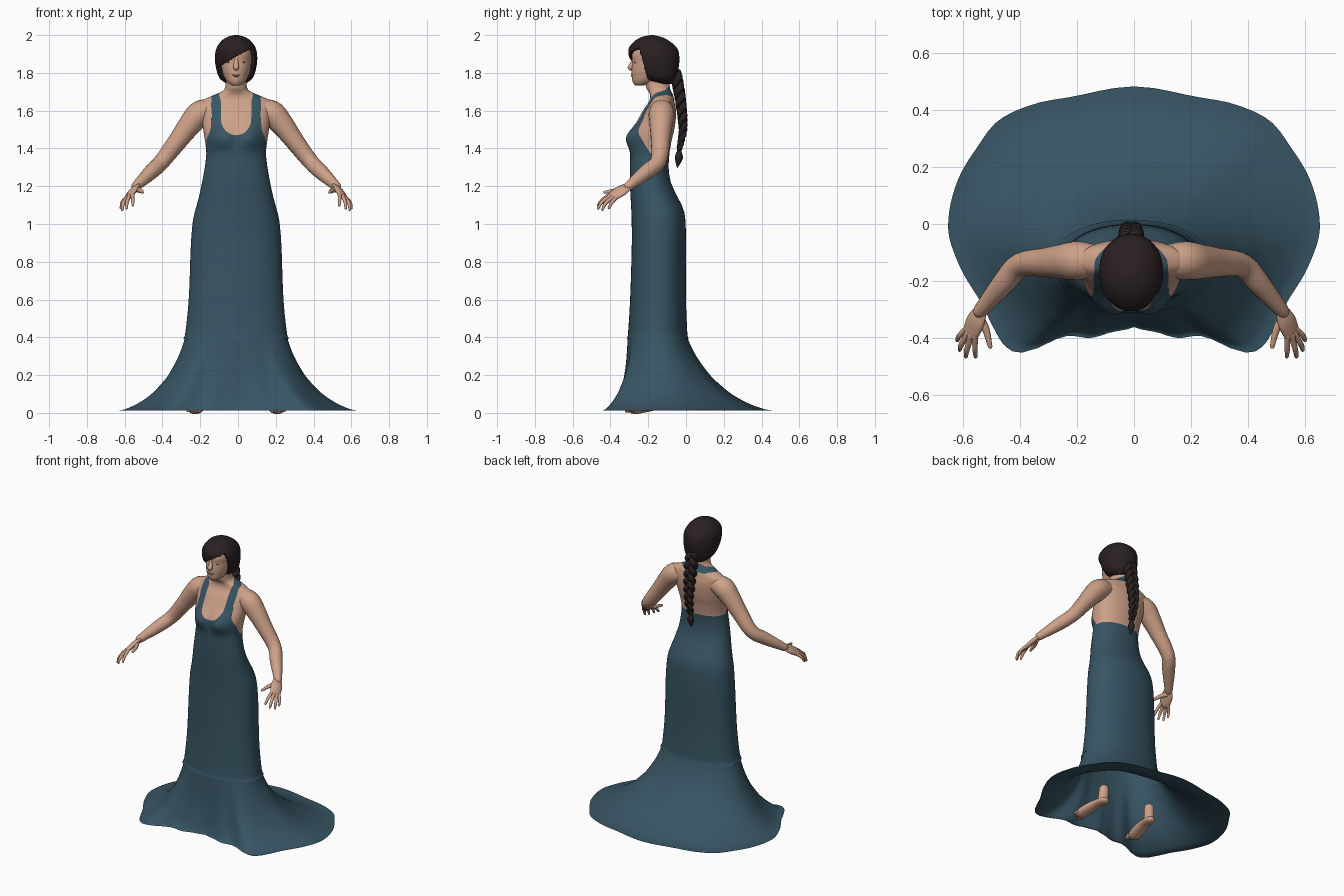
import bpy, bmesh, math
from mathutils import Vector

if "Cube" in bpy.data.objects:
    bpy.data.objects.remove(bpy.data.objects["Cube"])

CX = -0.01  # body centre line


def material(name, rgb):
    m = bpy.data.materials.new(name)
    m.diffuse_color = (*rgb, 1)
    m.use_nodes = True
    m.node_tree.nodes["Principled BSDF"].inputs["Base Color"].default_value = m.diffuse_color
    return m


SKIN = material("skin", (0.62, 0.36, 0.25))
DRESS = material("teal_fabric", (0.038, 0.09, 0.125))
HAIR = material("dark_brown_hair", (0.022, 0.014, 0.015))
EYE = material("dark_eye", (0.06, 0.035, 0.03))
LIP = material("rose_lip", (0.46, 0.22, 0.17))


def interp(rows, t):
    """Smooth interpolation of rows keyed by their first value."""
    t = min(max(t, rows[0][0]), rows[-1][0])
    i = max(k for k in range(len(rows) - 1) if rows[k][0] <= t)

    def slope(k, c):
        a, b = rows[max(k - 1, 0)], rows[min(k + 1, len(rows) - 1)]
        return (b[c] - a[c]) / (b[0] - a[0])
    a, b = rows[i], rows[i + 1]
    h = b[0] - a[0]
    s = (t - a[0]) / h
    return [(2*s**3 - 3*s*s + 1) * a[c] + (s**3 - 2*s*s + s) * h * slope(i, c)
            + (3*s*s - 2*s**3) * b[c] + (s**3 - s*s) * h * slope(i + 1, c)
            for c in range(1, len(a))]


def split_colours(me, inside):
    """Slide vertices onto the border of a region; faces inside get slot 0, others slot 1."""
    bm = bmesh.new()
    bm.from_mesh(me)
    bmesh.ops.triangulate(bm, faces=bm.faces[:])
    flag = {v: inside(v.co) for v in bm.verts}
    moved = {}
    for e in bm.edges:
        a, b = e.verts
        if flag[a] != flag[b] and a not in moved and b not in moved:
            lo, hi = 0.0, 1.0
            for _ in range(10):
                mid = (lo + hi) / 2
                lo, hi = (mid, hi) if inside(a.co.lerp(b.co, mid)) == flag[a] else (lo, mid)
            moved[a if lo < .5 else b] = a.co.lerp(b.co, lo)
    for v, co in moved.items():
        v.co = co
    for f in bm.faces:
        free = [flag[v] for v in f.verts if v not in moved]
        f.material_index = 0 if (free[0] if free else inside(f.calc_center_median())) else 1
        f.smooth = True
    bm.to_mesh(me)
    bm.free()


def skin_rings(name, rings, mats, caps=True, inside=None, drop=None):
    """Join closed rings into a smooth surface."""
    n = len(rings[0])
    verts = [v for r in rings for v in r]
    faces = [(i*n + j, i*n + (j+1) % n, (i+1)*n + (j+1) % n, (i+1)*n + j)
             for i in range(len(rings) - 1) for j in range(n)]
    if caps:
        faces += [tuple(reversed(range(n))), tuple(range(len(verts) - n, len(verts)))]
    if drop:
        faces = [f for f in faces if not drop(sum((Vector(verts[k]) for k in f), Vector()) / len(f))]
    me = bpy.data.meshes.new(name)
    me.from_pydata(verts, [], faces)
    for m in mats:
        me.materials.append(m)
    if inside:
        split_colours(me, inside)
    me.shade_smooth()
    ob = bpy.data.objects.new(name, me)
    bpy.context.collection.objects.link(ob)
    return ob


def oval(row, z, n, power=2.2, bump=None):
    hw, yf, yb = row
    ring = []
    for k in range(n):
        a = 2 * math.pi * k / n
        c, s = math.cos(a), math.sin(a)
        x = hw * math.copysign(abs(c) ** (2 / power), c)
        y = (yf + yb) / 2 + (yb - yf) / 2 * math.copysign(abs(s) ** (2 / power), s)
        ring.append((CX + x, y + (bump(x, y, z) if bump else 0), z))
    return ring


def tube(name, pts, radii, mat, n=16, flat=1.0, ref=(0, 0, 1), steps=5):
    """Round-ended tapered tube through points; flat squashes it along ref."""
    rows = [(i, *p, r) for i, (p, r) in enumerate(zip(pts, radii))]
    m = (len(pts) - 1) * steps
    sam = [interp(rows, i / steps) for i in range(m + 1)]
    path = [(Vector(s[:3]), s[3]) for s in sam]
    tan = [(path[min(i+1, m)][0] - path[max(i-1, 0)][0]).normalized() for i in range(m + 1)]
    cap = [math.radians(d) for d in (80, 55, 28)]
    line = [(path[0][0] - tan[0]*path[0][1]*math.sin(a), path[0][1]*math.cos(a), tan[0]) for a in cap]
    line += [(p, r, t) for (p, r), t in zip(path, tan)]
    line += [(path[m][0] + tan[m]*path[m][1]*math.sin(a), path[m][1]*math.cos(a), tan[m])
             for a in reversed(cap)]
    rings = []
    for p, r, t in line:
        u = Vector(ref).cross(t).normalized()
        v = t.cross(u)
        rings.append([p + r*(math.cos(2*math.pi*k/n)*u + flat*math.sin(2*math.pi*k/n)*v)
                      for k in range(n)])
    return skin_rings(name, rings, [mat])


def ball(name, loc, scale, mat):
    bpy.ops.mesh.primitive_uv_sphere_add(segments=20, ring_count=12, location=loc)
    ob = bpy.context.object
    ob.name, ob.scale = name, scale
    ob.data.materials.append(mat)
    ob.data.shade_smooth()


# --- Torso with fitted dress: (height, half width, front y, back y)
BODY = [(.39, .281, -.313, .014), (.41, .271, -.308, .008), (.6, .251, -.296, 0),
        (.9, .239, -.287, 0), (1.03, .227, -.288, -.004), (1.08, .214, -.29, -.014),
        (1.15, .195, -.294, -.048), (1.22, .18, -.297, -.08), (1.3, .166, -.297, -.092),
        (1.37, .158, -.295, -.088), (1.42, .162, -.295, -.08), (1.46, .168, -.292, -.072),
        (1.5, .174, -.28, -.062), (1.56, .182, -.25, -.054), (1.61, .192, -.222, -.054),
        (1.65, .184, -.195, -.062), (1.68, .125, -.19, -.068), (1.7, .076, -.198, -.078),
        (1.72, .059, -.21, -.085), (1.77, .053, -.215, -.09), (1.8, .05, -.2, -.1)]
STRAP = [Vector(p) for p in ((.107, -.25, 1.56), (.107, -.2, 1.63), (.102, -.135, 1.685),
                             (.07, -.09, 1.694), (0, -.075, 1.705))]


def bust(x, y, z):
    if y > -.15:
        return 0
    fade = min(1, (-.15 - y) / .06)
    return -.032 * fade * math.exp(-((abs(x) - .075) / .06)**2 - ((z - 1.455) / .06)**2)


def strap_distance(p):
    best = 9
    for a, b in zip(STRAP, STRAP[1:]):
        t = min(max((p - a).dot(b - a) / (b - a).length_squared, 0), 1)
        best = min(best, (p - a - t * (b - a)).length)
    return best


def is_dress(c):
    x, y, z = abs(c.x - CX), c.y, c.z
    if z < 1.375:
        return True
    if z < 1.47:
        return y < -.19 - (z - 1.375) * .6
    if y < -.18 and z < 1.57:
        inner = .08 * math.sqrt(max(0, 1 - (max(0, 1.555 - z) / .085)**2))
        outer = .133 + max(0, 1.53 - z)**2 * 4
        return inner <= x < outer
    return strap_distance(Vector((x, y, z))) < .026


levels = [.39, .395, .4, .41, .43] + [.46 + .04*i for i in range(23)] + [1.36 + .007*i for i in range(63)]
skin_rings("torso_and_dress", [oval(interp(BODY, z), z, 112, 2.2, bust) for z in levels],
           [DRESS, SKIN], caps=False, inside=is_dress)

# --- Flared skirt: waist seam oval blended into the wavy floor outline
HEM = [(0, -.362), (.08, -.38), (.15, -.4), (.25, -.395), (.35, -.44), (.41, -.452), (.46, -.42),
       (.49, -.37), (.54, -.27), (.62, -.13), (.652, -.02), (.62, .15), (.55, .27), (.48, .36),
       (.37, .415), (.2, .45), (0, .483)]
hem_polar = [(math.atan2(y + .15, x), math.hypot(x, y + .15)) for x, y in HEM]
FLARE = [(0, 1, .012), (.05, .93, .014), (.1, .86, .019), (.25, .68, .05), (.45, .49, .1),
         (.6, .36, .15), (.72, .25, .2), (.84, .11, .29), (.95, .02, .37), (1, 0, .398)]
seam = oval((.272, -.309, .009), 0, 128)
hem = []
for x, y, _ in seam:
    a = math.atan2(y + .15, abs(x - CX))
    r = interp(hem_polar, a)[0]
    hem.append((math.copysign(r * math.cos(a), x - CX), -.15 + r * math.sin(a)))
rings = []
for i in range(31):
    f, z = interp(FLARE, i / 30)
    rings.append([(s[0] + (h[0] - s[0]) * f, s[1] + (h[1] - s[1]) * f, z) for s, h in zip(seam, hem)])
skin_rings("flared_skirt", rings, [DRESS], caps=False)

# --- Head and face
HEAD = [(1.733, .022, -.27, -.225), (1.75, .045, -.282, -.17), (1.78, .064, -.287, -.11),
        (1.82, .077, -.288, -.08), (1.86, .082, -.284, -.07), (1.9, .085, -.286, -.06),
        (1.95, .068, -.26, -.08), (1.98, .02, -.19, -.14)]
skin_rings("head", [oval(interp(HEAD, 1.733 + .0095*i), 1.733 + .0095*i, 48, 2.1) for i in range(27)], [SKIN])
tube("nose", [(CX, -.276, 1.875), (CX, -.283, 1.85), (CX, -.293, 1.829)], [.01, .013, .016],
     SKIN, 16, ref=(0, 1, 0))
ball("upper_lip", (CX, -.284, 1.789), (.021, .007, .004), LIP)
ball("lower_lip", (CX, -.283, 1.782), (.017, .007, .004), LIP)
for s, side in ((1, "right"), (-1, "left")):
    ball(side + "_eye", (CX + s*.034, -.268, 1.856), (.013, .007, .005), EYE)
    tube(side + "_eyebrow", [(CX + s*.018, -.28, 1.874), (CX + s*.036, -.27, 1.878),
                             (CX + s*.054, -.251, 1.873)], [.002, .003, .002], HAIR, 8)

# --- Hair cap with swept fringe
CAP = [(1.742, .05, -.165, -.065), (1.77, .086, -.225, -.05), (1.82, .105, -.272, -.04),
       (1.88, .112, -.3, -.035), (1.93, .104, -.303, -.047), (1.97, .077, -.27, -.09),
       (1.99, .046, -.235, -.13), (2.0, .012, -.19, -.17)]


def face_opening(c):
    return c.z < 1.887 + .55 * (c.x - CX) and c.y < -.2 - (c.z - 1.76) * .28


hair = skin_rings("hair", [oval(interp(CAP, 1.742 + .258*i/60), 1.742 + .258*i/60, 128, 2.1)
                           for i in range(61)], [HAIR], drop=face_opening)
thick = hair.modifiers.new("thickness", 'SOLIDIFY')
thick.thickness, thick.offset = .018, -1

# --- Three-strand braid with tie and tuft
BRAID = [(1.4, -.034), (1.45, -.024), (1.5, -.016), (1.6, -.022), (1.7, -.036), (1.8, -.055)]
for k in range(3):
    pts, rad = [], []
    for i in range(61):
        z = 1.8 - .4 * i / 60
        t = 2 * math.pi * (i / 60 * 2.6 + k / 3)
        w = 1 - .5 * (i / 60)**2
        pts.append((CX + .026*w*math.sin(t), interp(BRAID, z)[0] + .012*w*math.sin(2*t), z))
        rad.append(.021 * w)
    tube("braid_strand_%d" % (k + 1), pts, rad, HAIR, 10, ref=(0, 1, 0), steps=2)
tube("braid_tuft", [(CX, -.034, 1.41), (CX, -.036, 1.39), (CX, -.038, 1.35), (CX, -.046, 1.3)],
     [.013, .011, .021, .003], HAIR, 12, ref=(0, 1, 0))

# --- Limbs, both sides
FINGERS = [((.575, -.365, 1.145), (.603, -.392, 1.115), (.61, -.408, 1.085)),
           ((.572, -.38, 1.148), (.597, -.425, 1.11), (.602, -.442, 1.076)),
           ((.562, -.39, 1.155), (.577, -.443, 1.118), (.58, -.465, 1.084)),
           ((.548, -.39, 1.163), (.548, -.44, 1.13), (.546, -.465, 1.1))]
for s, side in ((1, "right"), (-1, "left")):
    def at(pts):
        return [(CX + s * x, y, z) for x, y, z in pts]
    tube(side + "_arm", at([(.1, -.128, 1.605), (.185, -.129, 1.588), (.245, -.132, 1.525), (.3, -.135, 1.452),
                            (.39, -.145, 1.335), (.45, -.21, 1.275), (.53, -.305, 1.2)]),
         [.05, .068, .061, .052, .043, .04, .025], SKIN, 20)
    tube(side + "_palm", at([(.525, -.3, 1.203), (.545, -.34, 1.178), (.56, -.375, 1.155)]),
         [.025, .038, .036], SKIN, 16, flat=.42, ref=(s * .6, -.1, .75))
    for i, f in enumerate(FINGERS):
        tube("%s_finger_%d" % (side, i + 1), at(f), [.011, .0095, .007], SKIN, 10, ref=(1, 0, 0))
    tube(side + "_thumb", at([(.535, -.325, 1.185), (.51, -.37, 1.178), (.495, -.43, 1.168)]),
         [.016, .013, .008], SKIN, 10)
    # feet with short ankles under the skirt
    tube(side + "_ankle", at([(.185, -.085, .12), (.188, -.09, .05)]), [.032, .033], SKIN, 16, ref=(0, 1, 0))
    tube(side + "_foot", at([(.188, -.08, .036), (.195, -.14, .04), (.206, -.205, .032), (.215, -.26, .02)]),
         [.033, .036, .043, .042], SKIN, 16, flat=.62)
    for i in range(5):
        x, y = .187 + .016 * i, -.288 + .007 * i
        tube("%s_toe_%d" % (side, i + 1), at([(x, y, .016), (x + .006, y - .025, .012)]),
             [.013 - .001*i, .011 - .001*i], SKIN, 8)
